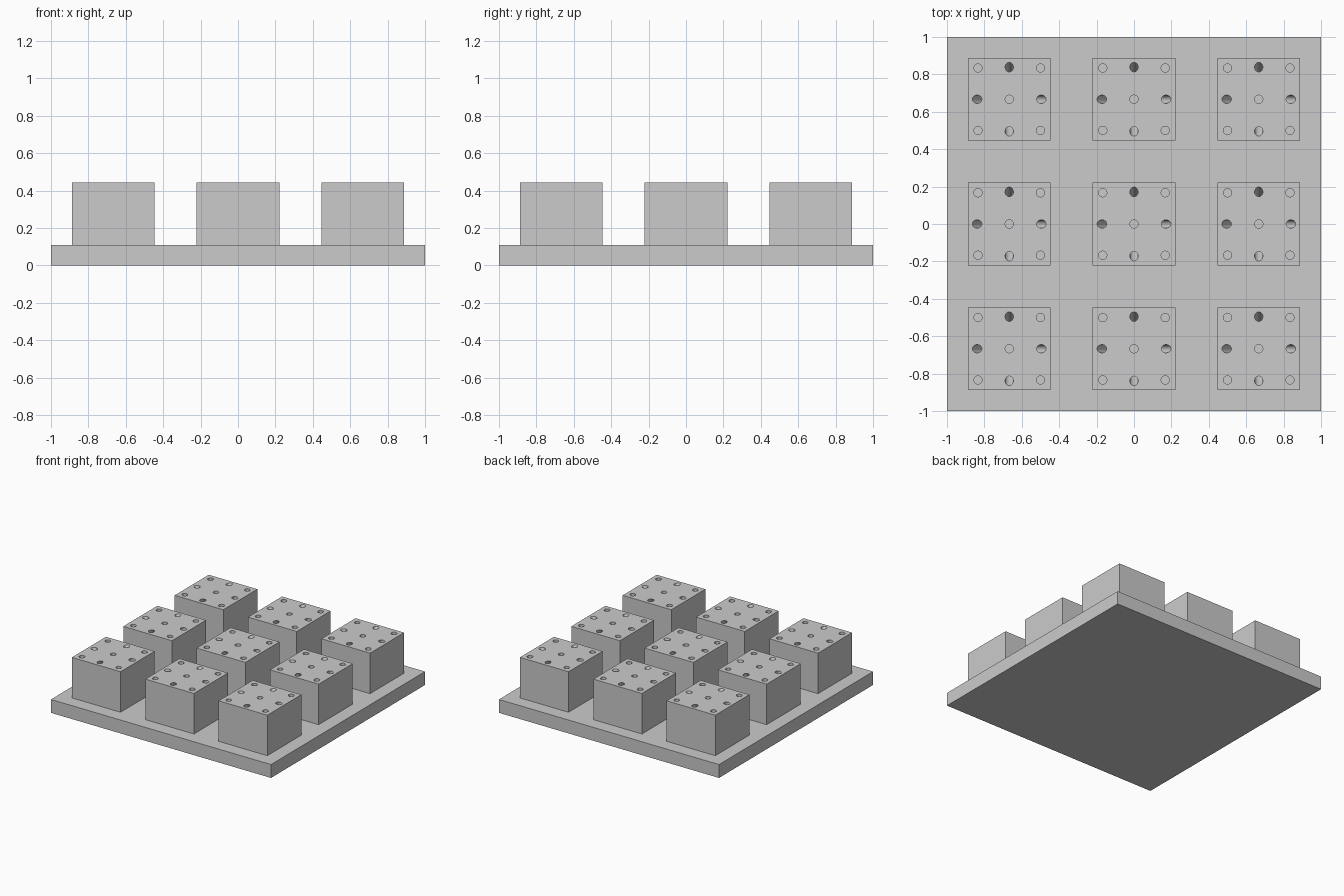
import bpy
import bmesh
from math import radians
from mathutils import Matrix, Vector

if "Cube" in bpy.data.objects:
    bpy.data.objects.remove(bpy.data.objects["Cube"])

BASE_H, TOP = 0.11, 0.443
BLOCK, PITCH = 0.442, 0.667
HOLE_R, HOLE_GAP, HOLE_DEPTH, TILT = 0.022, 0.167, 0.1, radians(30)

grey = bpy.data.materials.new("plain grey")
grey.use_nodes = True
colour = (0.6, 0.6, 0.6, 1)
grey.diffuse_color = colour
grey.node_tree.nodes["Principled BSDF"].inputs["Base Color"].default_value = colour


def add_object(name, mesh):
    obj = bpy.data.objects.new(name, mesh)
    bpy.context.collection.objects.link(obj)
    return obj


def box_mesh(name, size, low, high):
    bm = bmesh.new()
    bmesh.ops.create_cube(bm, size=1)
    bmesh.ops.scale(bm, vec=(size, size, high - low), verts=bm.verts)
    bmesh.ops.translate(bm, vec=(0, 0, (low + high) / 2), verts=bm.verts)
    mesh = bpy.data.meshes.new(name)
    bm.to_mesh(mesh)
    bm.free()
    mesh.materials.append(grey)
    return mesh


# Base plate
add_object("base_plate", box_mesh("base_plate", 2, 0, BASE_H))

# Hole cutter: upright at the corners and centre, side holes lean inward as they go down
bm = bmesh.new()
for i in (-1, 0, 1):
    for j in (-1, 0, 1):
        side = abs(i) + abs(j) == 1
        mouth = Vector((i, j, 0)) * (HOLE_GAP + (0.005 if side else 0))
        mouth.z = TOP
        lean = Matrix.Rotation(TILT, 4, Vector((-j, i, 0))) if side else Matrix()
        bmesh.ops.create_cone(
            bm, cap_ends=True, segments=32, radius1=HOLE_R, radius2=HOLE_R,
            depth=2 * HOLE_DEPTH, matrix=Matrix.Translation(mouth) @ lean)
cutter_mesh = bpy.data.meshes.new("hole_cutter")
bm.to_mesh(cutter_mesh)
bm.free()
cutter_mesh.materials.append(grey)
cutter = add_object("hole_cutter", cutter_mesh)
cutter.hide_render = True

# Drilled block, cut once
blank = add_object("block_blank", box_mesh("block_blank", BLOCK, BASE_H, TOP))
cut = blank.modifiers.new("holes", "BOOLEAN")
cut.operation, cut.solver, cut.object = "DIFFERENCE", "EXACT", cutter
graph = bpy.context.evaluated_depsgraph_get()
block_mesh = bpy.data.meshes.new_from_object(blank.evaluated_get(graph))
block_mesh.name = "drilled_block"
for helper in (blank, cutter):
    bpy.data.objects.remove(helper)

# Three by three grid of blocks sharing the drilled mesh
rows = {-1: "front", 0: "middle", 1: "back"}
columns = {-1: "right", 0: "centre", 1: "left"}
for j, row in rows.items():
    for i, column in columns.items():
        block = add_object(f"{row}_{column}_block", block_mesh)
        block.location = (i * PITCH, j * PITCH, 0)

# Smooth hole walls with sharp rims
bpy.ops.object.select_all(action="DESELECT")
block.select_set(True)
bpy.context.view_layer.objects.active = block
block_mesh.shade_smooth()
block_mesh.set_sharp_from_angle(angle=radians(30))
